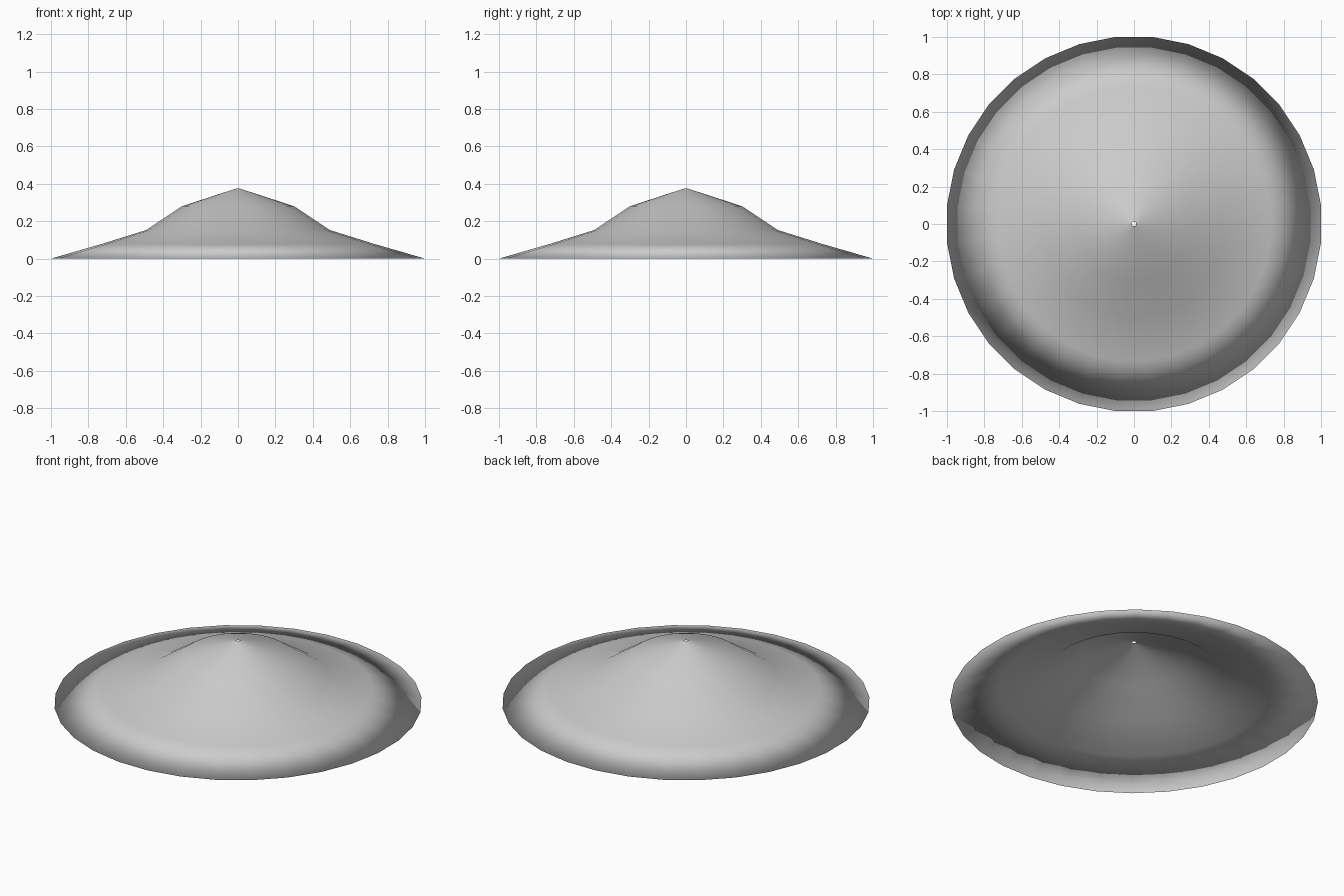
import bpy, bmesh
from math import pi, cos, sin

if "Cube" in bpy.data.objects:
    bpy.data.objects.remove(bpy.data.objects["Cube"])

SIDES = 32
GAP = 0.003   # thickness of the thin woven shell
SCALE = 1 / cos(pi / SIDES)

# Outer profile from the tiny crown opening to the rim, then the lining back up
outer = [(0.012, 0.374), (0.30, 0.28), (0.49, 0.153), (0.73, 0.078), (1.0, 0.0)]
lining = [(r, z - GAP) for r, z in reversed(outer[:-1])]
profile = outer + lining


def lathe(name, points):
    bm = bmesh.new()
    rings = []
    for r, z in points:
        ring = []
        for i in range(SIDES):
            a = 2 * pi * (i + 0.5) / SIDES
            ring.append(bm.verts.new((r * SCALE * cos(a), r * SCALE * sin(a), z)))
        rings.append(ring)
    for upper, lower in zip(rings, rings[1:]):
        for i in range(SIDES):
            j = (i + 1) % SIDES
            face = bm.faces.new((upper[i], lower[i], lower[j], upper[j]))
            face.smooth = True
    mesh = bpy.data.meshes.new(name)
    bm.to_mesh(mesh)
    bm.free()
    obj = bpy.data.objects.new(name, mesh)
    bpy.context.collection.objects.link(obj)
    return obj


# Wide conical hat: outer skin and lining share the rim edge
lathe("conical_hat", profile)
